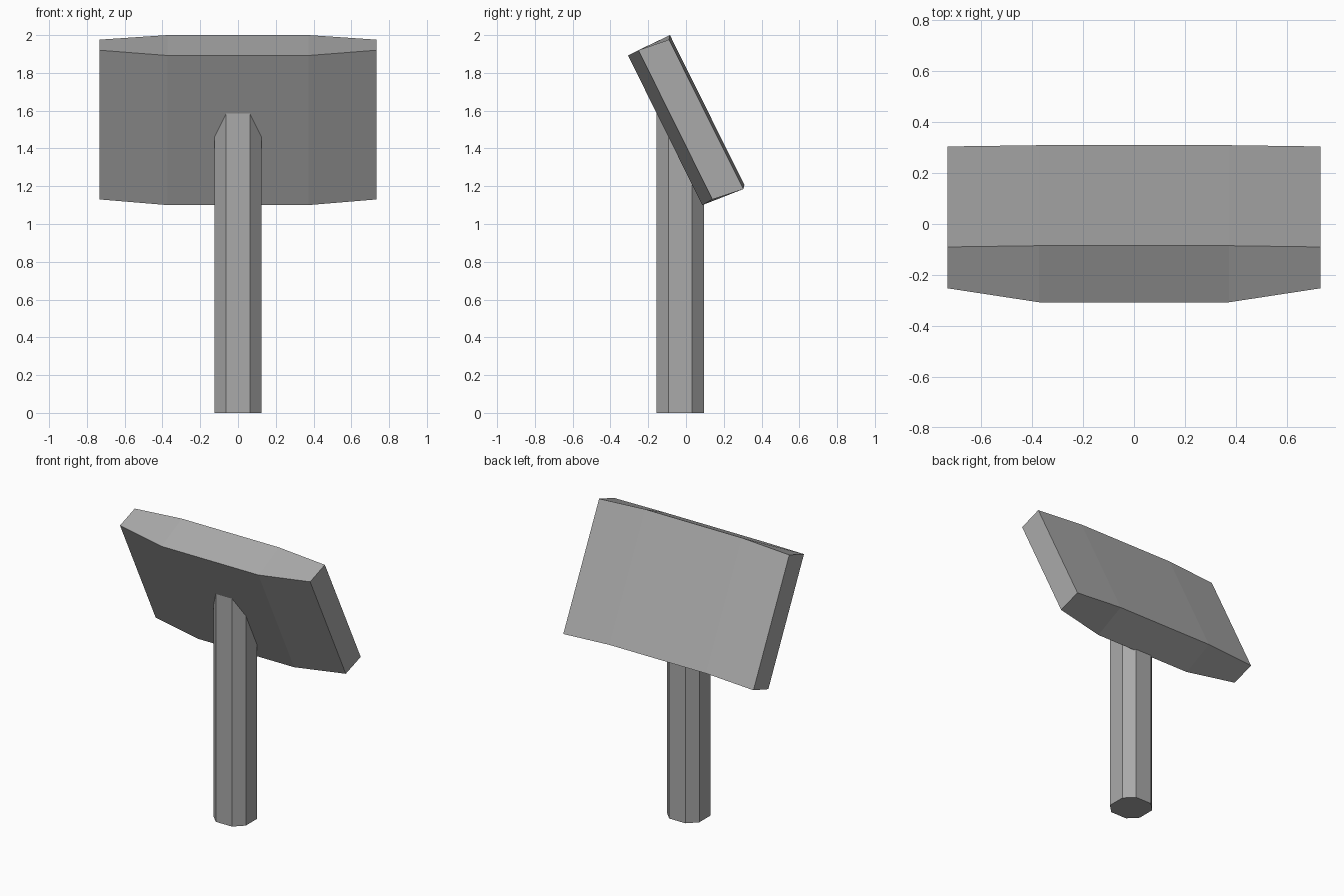
import bpy
import bmesh

old = bpy.data.objects.get("Cube")
if old:
    bpy.data.objects.remove(old, do_unlink=True)

grey = bpy.data.materials.new("plain_grey")
grey.use_nodes = True
colour = (0.4, 0.4, 0.4, 1)
grey.diffuse_color = colour
grey.node_tree.nodes["Principled BSDF"].inputs["Base Color"].default_value = colour


def loft(name, rings):
    """Join matching rings of points with flat faces and cap both ends."""
    bm = bmesh.new()
    loops = [[bm.verts.new(p) for p in ring] for ring in rings]
    for a, b in zip(loops, loops[1:]):
        for i in range(len(a)):
            j = (i + 1) % len(a)
            bm.faces.new((a[i], a[j], b[j], b[i]))
    bm.faces.new(loops[0])
    bm.faces.new(loops[-1])
    bmesh.ops.recalc_face_normals(bm, faces=bm.faces)
    mesh = bpy.data.meshes.new(name)
    bm.to_mesh(mesh)
    bm.free()
    mesh.materials.append(grey)
    obj = bpy.data.objects.new(name, mesh)
    bpy.context.collection.objects.link(obj)
    return obj


# Tilted panel: (y, z) sections, thick in the middle and thinner at the sides
middle = [(-0.307, 1.892), (-0.085, 2.0), (0.309, 1.207), (0.086, 1.1)]
side = [(-0.252, 1.92), (-0.09, 1.976), (0.304, 1.185), (0.14, 1.13)]
stations = [(-0.732, side), (-0.372, middle), (0.372, middle), (0.732, side)]
loft("tilted_panel", [[(x, y, z) for y, z in sec] for x, sec in stations])

# Eight-sided post, its slanted top buried just inside the panel
r, h, centre_y = 0.125, 0.0625, -0.03
outline = [(h, -r), (r, -h), (r, h), (h, r), (-h, r), (-r, h), (-r, -h), (-h, -r)]
base = [(x, y + centre_y, 0) for x, y in outline]
top = [(x, y, 1.305 - 2.01 * y) for x, y, z in base]
loft("post", [base, top])
